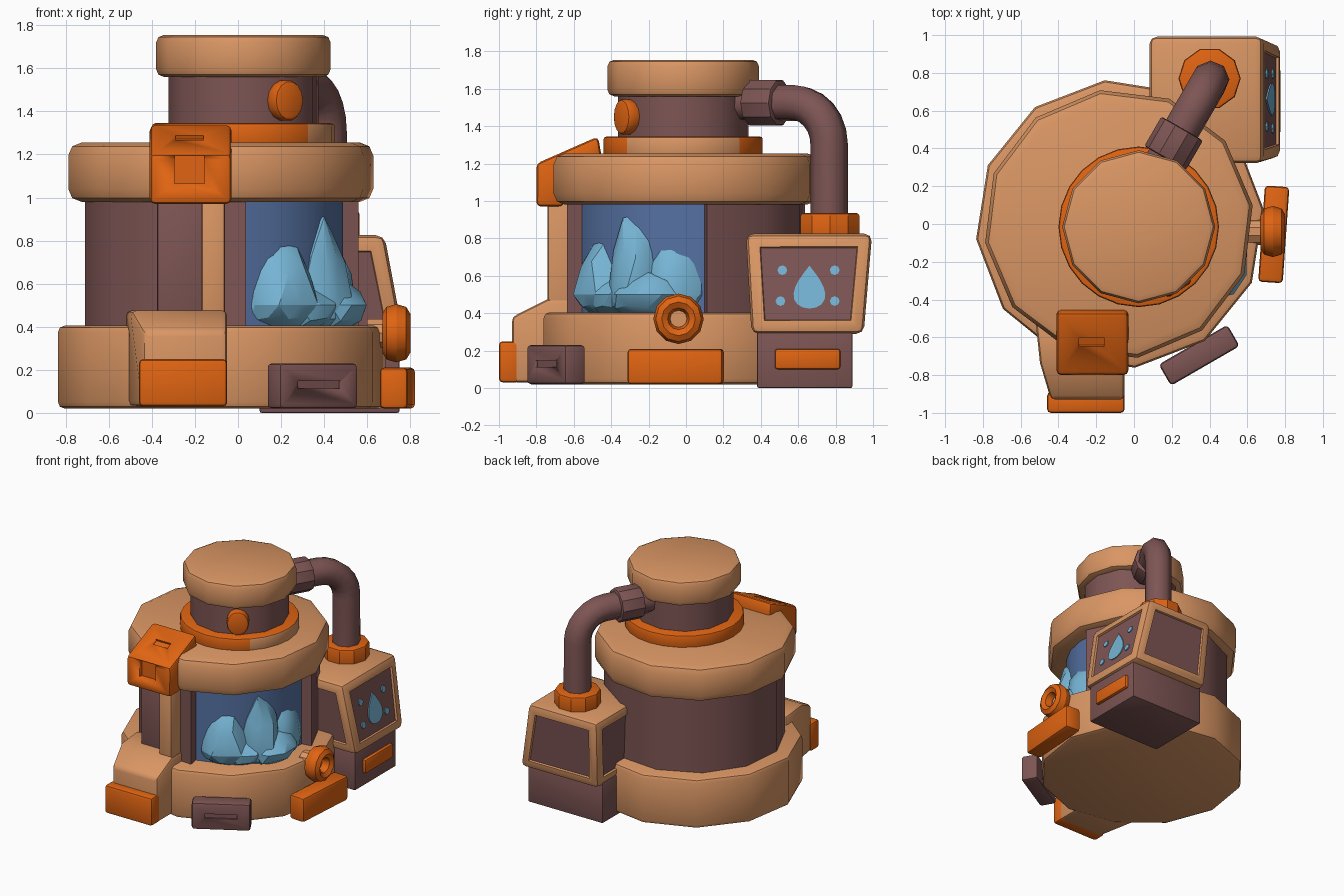
import bpy, bmesh, math, random
from mathutils import Vector, Matrix

cube = bpy.data.objects.get("Cube")
if cube:
    bpy.data.objects.remove(cube, do_unlink=True)
random.seed(4)


def material(name, rgb):
    m = bpy.data.materials.new(name)
    m.use_nodes = True
    m.diffuse_color = (*rgb, 1)
    m.node_tree.nodes["Principled BSDF"].inputs["Base Color"].default_value = (*rgb, 1)
    return m


TAN = material("tan", (0.70, 0.305, 0.127))
ORANGE = material("orange", (0.745, 0.127, 0.006))
PURPLE = material("dusty purple", (0.205, 0.091, 0.088))
BLUE = material("light blue", (0.181, 0.456, 0.658))
GLASS = material("deep blue", (0.091, 0.165, 0.36))


def activate(ob):
    bpy.ops.object.select_all(action='DESELECT')
    ob.select_set(True)
    bpy.context.view_layer.objects.active = ob


def finish(ob, bevel=0.0, angle=32):
    activate(ob)
    if bevel:
        mod = ob.modifiers.new("bevel", 'BEVEL')
        mod.width, mod.segments, mod.limit_method = bevel, 2, 'ANGLE'
        mod.angle_limit = math.radians(40)
        bpy.ops.object.modifier_apply(modifier=mod.name)
    bpy.ops.object.shade_smooth_by_angle(angle=math.radians(angle))
    return ob


def to_object(name, bm, *mats):
    bmesh.ops.recalc_face_normals(bm, faces=bm.faces[:])
    me = bpy.data.meshes.new(name)
    bm.to_mesh(me)
    bm.free()
    for m in mats:
        me.materials.append(m)
    ob = bpy.data.objects.new(name, me)
    bpy.context.collection.objects.link(ob)
    return ob


def loft(low, high):
    """Closed solid between two matching loops of 3D points."""
    bm = bmesh.new()
    a = [bm.verts.new(p) for p in low]
    b = [bm.verts.new(p) for p in high]
    bm.faces.new(a[::-1])
    bm.faces.new(b)
    for i in range(len(a)):
        j = (i + 1) % len(a)
        bm.faces.new((a[i], a[j], b[j], b[i]))
    return bm


def ngon(center, r, sides, start=0.0):
    return [(center[0] + r * math.cos(math.radians(start) + math.tau * i / sides),
             center[1] + r * math.sin(math.radians(start) + math.tau * i / sides))
            for i in range(sides)]


def prism(pts, z0, z1):
    return loft([(x, y, z0) for x, y in pts], [(x, y, z1) for x, y in pts])


def drum(name, center, r, z0, z1, mat, sides=12, start=6, bevel=0.0):
    return finish(to_object(name, prism(ngon(center, r, sides, start), z0, z1), mat), bevel)


def side_profile(name, pts, x0, x1, mat, bevel):
    bm = loft([(x0, y, z) for y, z in pts], [(x1, y, z) for y, z in pts])
    return finish(to_object(name, bm, mat), bevel)


def box(name, center, size, mat, bevel=0.0, turn=0.0, tilt=0.0):
    bm = bmesh.new()
    mx = (Matrix.Translation(center) @ Matrix.Rotation(math.radians(turn), 4, 'Z')
          @ Matrix.Rotation(math.radians(tilt), 4, 'X') @ Matrix.Diagonal((*size, 1)))
    bmesh.ops.create_cube(bm, size=1, matrix=mx)
    return finish(to_object(name, bm, mat), bevel)


def cut(ob, cutter):
    activate(ob)
    mod = ob.modifiers.new("cut", 'BOOLEAN')
    mod.operation, mod.object, mod.solver = 'DIFFERENCE', cutter, 'EXACT'
    bpy.ops.object.modifier_apply(modifier=mod.name)
    bpy.data.objects.remove(cutter, do_unlink=True)


def rod(name, a, b, r, mat, sides=12, bevel=0.0):
    a, b = Vector(a), Vector(b)
    rot = (b - a).to_track_quat('Z', 'Y').to_matrix().to_4x4()
    bm = prism(ngon((0, 0), r, sides), 0, (b - a).length)
    bm.transform(Matrix.Translation(a) @ rot)
    return finish(to_object(name, bm, mat), bevel)


# Main tank: base, body with a recessed window, rim
MID = (-0.075, 0)
drum("base", MID, 0.765, 0.02, 0.405, TAN, bevel=0.03)
drum("rim", (-0.08, 0), 0.715, 0.98, 1.255, TAN, start=8, bevel=0.06)


def on_tank(deg, r):
    return MID[0] + r * math.cos(math.radians(deg)), MID[1] + r * math.sin(math.radians(deg))


loop = [on_tank(a, 0.645) for a in range(10, 281, 30)]
loop += [on_tank(a, 0.565) for a in range(280, 371, 15)]
bm = prism(loop, 0.35, 1.05)
for f in bm.faces:
    c = f.calc_center_median() - Vector((*MID, 0))
    deg = math.degrees(math.atan2(c.y, c.x))
    if len(f.verts) == 4 and -78 < deg < 8:
        f.material_index = 1
finish(to_object("tank_body", bm, PURPLE, GLASS))

# Crystals in the window: x, y, half widths, top height
for i, (x, y, wx, wy, top) in enumerate([
        (0.19, -0.43, 0.17, 0.15, 0.81), (0.38, -0.27, 0.14, 0.15, 0.94),
        (0.42, -0.06, 0.13, 0.17, 0.83), (0.43, -0.20, 0.15, 0.19, 0.63),
        (0.29, -0.36, 0.15, 0.14, 0.60)]):
    bm = bmesh.new()
    bmesh.ops.create_icosphere(bm, subdivisions=2, radius=1)
    for v in bm.verts:
        v.co *= random.uniform(0.9, 1.1)
        slim = 1.08 - 0.28 * max(v.co.z, 0)
        v.co = Vector((x + v.co.x * wx * slim, y + v.co.y * wy * slim,
                       0.5 + v.co.z * ((top - 0.5) if v.co.z > 0 else 0.13)))
    finish(to_object("crystal_%d" % (i + 1), bm, BLUE), angle=24)

# Neck, its ring and the cap
TOP = (0.025, -0.015)
bm = prism(ngon(TOP, 0.425, 24), 1.23, 1.345)
for f in bm.faces:
    c = f.calc_center_median() - Vector((*TOP, 0))
    if len(f.verts) == 4 and -48 < math.degrees(math.atan2(c.y, c.x)) < 38:
        f.material_index = 1
finish(to_object("neck_ring", bm, ORANGE, TAN), 0.015)
drum("neck", TOP, 0.35, 1.3, 1.6, PURPLE)
drum("cap", TOP, 0.405, 1.56, 1.755, TAN, start=0, bevel=0.035)

# Oval button on the neck
out = Vector((math.cos(math.radians(-57)), math.sin(math.radians(-57)), 0))
hub = Vector((*TOP, 1.45))
button = rod("button", hub + out * 0.31, hub + out * 0.40, 0.08, ORANGE, 14, 0.02)
button.data.transform(Matrix.Translation((0, 0, 1.45)) @ Matrix.Diagonal((1, 1, 1.2, 1))
                      @ Matrix.Translation((0, 0, -1.45)))

# Front latch column with foot and clasp
box("column_panel", (-0.27, -0.61, 0.7), (0.21, 0.12, 0.66), PURPLE, 0.01)
box("column_strap", (-0.115, -0.66, 0.7), (0.11, 0.16, 0.7), TAN, 0.015)
foot = side_profile("column_foot", [(-0.93, 0.03), (-0.93, 0.38), (-0.74, 0.475),
                                    (-0.5, 0.475), (-0.5, 0.03)], -0.52, -0.05, TAN, 0.025)
for v in foot.data.vertices:
    if v.co.x < -0.3:
        v.co.x += 0.08 * max(0, (-0.66 - v.co.y) / 0.27)
box("foot_bumper", (-0.255, -0.945, 0.14), (0.41, 0.11, 0.22), ORANGE, 0.02)
clasp = side_profile("clasp", [(-0.8, 0.97), (-0.8, 1.2), (-0.47, 1.345), (-0.45, 1.23),
                               (-0.6, 1.1), (-0.66, 0.97)], -0.41, -0.03, ORANGE, 0.025)
cut(clasp, box("clasp_cutter", (-0.225, -0.8, 1.13), (0.14, 0.06, 0.13), ORANGE))
cut(clasp, box("groove_cutter", (-0.225, -0.63, 1.29), (0.13, 0.05, 0.06), ORANGE, tilt=23))

# Bumpers around the base
bumper = box("front_bumper", (0.345, -0.695, 0.125), (0.42, 0.13, 0.21), PURPLE, 0.02, 30)
cut(bumper, box("slot_cutter", (0.38, -0.755, 0.13), (0.23, 0.04, 0.035), PURPLE, 0, 30))
box("side_bumper", (0.74, -0.055, 0.115), (0.13, 0.51, 0.19), ORANGE, 0.02, -4)

# Ring fitting on the side
bpy.ops.mesh.primitive_torus_add(major_segments=12, minor_segments=8, major_radius=0.09,
                                 minor_radius=0.045, location=(0.735, -0.04, 0.37),
                                 rotation=(0, math.pi / 2, 0))
ring = bpy.context.object
ring.name, ring.scale.z = "ring_fitting", 1.45
ring.data.materials.append(ORANGE)
finish(ring)
rod("ring_core", (0.6, -0.04, 0.37), (0.725, -0.04, 0.37), 0.07, TAN, 10)

# Pump unit: base, framed head with inset panels
box("pump_base", (0.425, 0.635, 0.16), (0.65, 0.51, 0.32), PURPLE, 0.01)


def rect(x0, x1, y0, y1, z):
    return [(x0, y0, z), (x1, y0, z), (x1, y1, z), (x0, y1, z)]


bm = loft(rect(0.10, 0.78, 0.35, 0.95, 0.29), rect(0.08, 0.68, 0.32, 0.995, 0.825))
bmesh.ops.bevel(bm, geom=bm.edges[:], offset=0.04, segments=2, profile=0.5, affect='EDGES')
bm.normal_update()
panels = [f for f in bm.faces if f.calc_area() > 0.1 and abs(f.normal.z) < 0.6]
bmesh.ops.inset_individual(bm, faces=panels, thickness=0.045)
bmesh.ops.inset_individual(bm, faces=panels, thickness=0.006, depth=-0.015)
for f in panels:
    f.material_index = 1
finish(to_object("pump_head", bm, TAN, PURPLE))


def screen_plate(name, pts):
    def at(lift):
        return [(0.78 - (z - 0.29) * 0.189 - 0.016 + lift, y, z) for y, z in pts]
    finish(to_object(name, loft(at(0), at(0.009)), BLUE))


# Droplet sign with four dots
drop = []
for i in range(20):
    t = math.tau * i / 20
    drop.append((0.66 + 0.115 * math.sin(t) * math.sin(t / 2) ** 1.2,
                 0.54 + 0.115 * math.cos(t)))
screen_plate("droplet", drop)
for i, (y, z) in enumerate([(0.515, 0.63), (0.795, 0.63), (0.505, 0.465), (0.795, 0.465)]):
    screen_plate("dot_%d" % (i + 1), ngon((y, z), 0.026, 8))
box("pump_handle", (0.75, 0.65, 0.155), (0.05, 0.35, 0.11), ORANGE, 0.015)

# Pipe from the pump to the neck
drum("pipe_collar", (0.4, 0.77), 0.165, 0.78, 0.935, ORANGE, 10, 0, 0.015)
start, heading = Vector((0.405, 0.765, 0)), Vector((-0.5, -0.866, 0))
path = [start + Vector((0, 0, 0.88))]
for i in range(7):
    t = math.pi / 2 * i / 6
    path.append(start + heading * 0.22 * (1 - math.cos(t)) + Vector((0, 0, 1.305 + 0.22 * math.sin(t))))
path.append(start + heading * 0.6 + Vector((0, 0, 1.525)))
curve = bpy.data.curves.new("pipe", 'CURVE')
curve.dimensions, curve.bevel_depth, curve.bevel_resolution = '3D', 0.1, 2
curve.use_fill_caps = True
spline = curve.splines.new('POLY')
spline.points.add(len(path) - 1)
for p, co in zip(spline.points, path):
    p.co = (*co, 1)
pipe = bpy.data.objects.new("pipe", curve)
bpy.context.collection.objects.link(pipe)
curve.materials.append(PURPLE)
activate(pipe)
bpy.ops.object.convert(target='MESH')
finish(bpy.context.object, angle=50)
lift = Vector((0, 0, 1.525))
rod("pipe_sleeve", start + heading * 0.3 + lift, start + heading * 0.48 + lift, 0.127, PURPLE, 10, 0.012)
